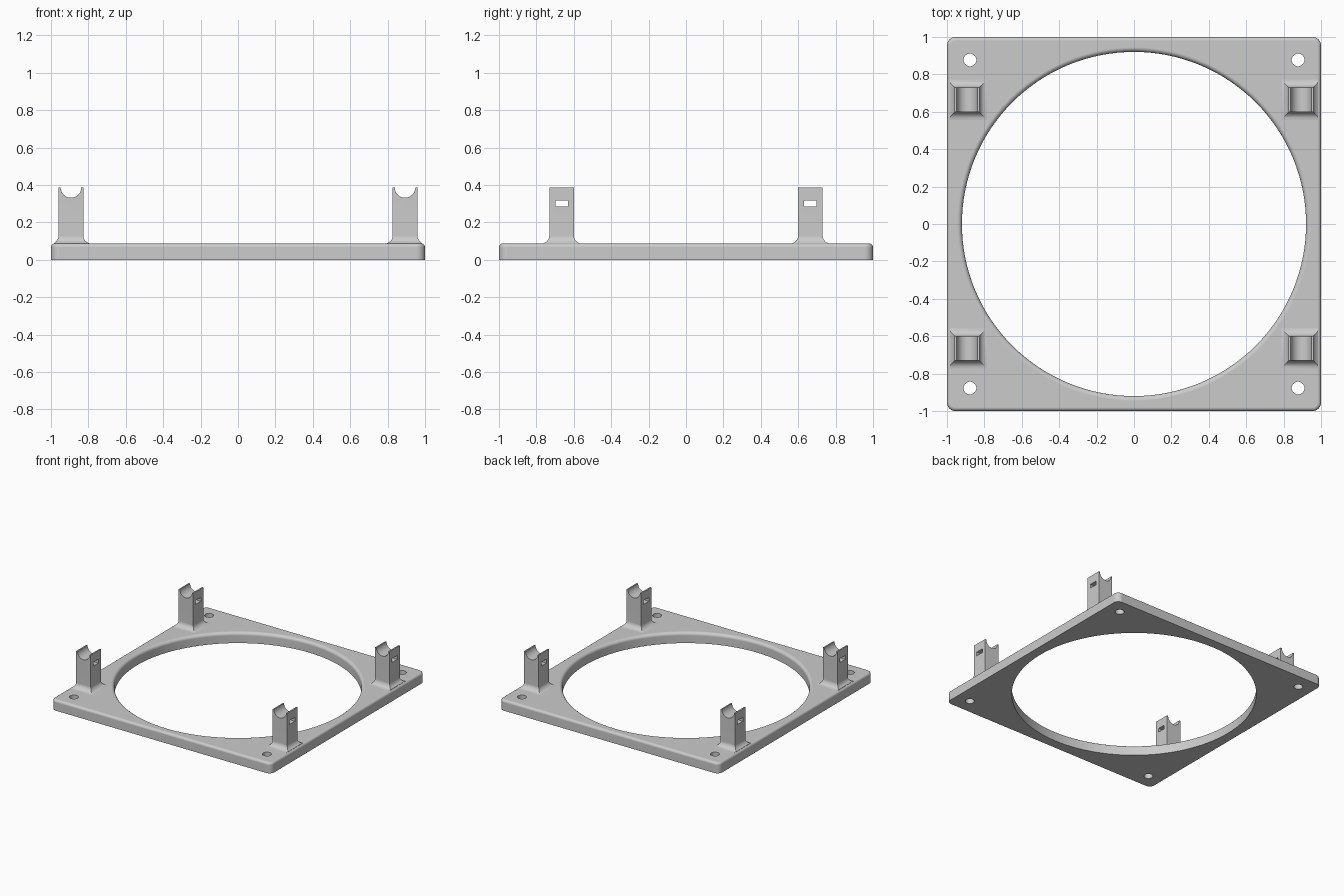
import bpy, bmesh, math
from math import sin, cos, pi

cube = bpy.data.objects.get("Cube")
if cube:
    bpy.data.objects.remove(cube, do_unlink=True)

grey = bpy.data.materials.new("light grey")
grey.use_nodes = True
grey.diffuse_color = (0.6, 0.6, 0.6, 1)
grey.node_tree.nodes["Principled BSDF"].inputs["Base Color"].default_value = (0.6, 0.6, 0.6, 1)

PLATE_TOP = 0.087
POST_TOP = 0.387
POST_X, POST_Y, POST_HALF = 0.893, 0.665, 0.066


def loft(name, loops):
    """Skin a stack of equal-length point loops and cap both ends."""
    bm = bmesh.new()
    rings = [[bm.verts.new(p) for p in loop] for loop in loops]
    for low, high in zip(rings, rings[1:]):
        for i in range(len(low)):
            j = (i + 1) % len(low)
            bm.faces.new((low[i], low[j], high[j], high[i]))
    bm.faces.new(rings[0])
    bm.faces.new(rings[-1])
    bmesh.ops.recalc_face_normals(bm, faces=bm.faces)
    mesh = bpy.data.meshes.new(name)
    bm.to_mesh(mesh)
    bm.free()
    mesh.materials.append(grey)
    ob = bpy.data.objects.new(name, mesh)
    bpy.context.collection.objects.link(ob)
    return ob


def circle(x, y, z, r, n):
    return [(x + r * cos(2 * pi * i / n), y + r * sin(2 * pi * i / n), z) for i in range(n)]


def rounded_square(half, r, z, n=8):
    pts = []
    for q in range(4):
        cx = (half - r) * (1 if q in (0, 3) else -1)
        cy = (half - r) * (1 if q < 2 else -1)
        for i in range(n + 1):
            a = (q + i / n) * pi / 2
            pts.append((cx + r * cos(a), cy + r * sin(a), z))
    return pts


def cut(ob, cutters):
    """Subtract the cutters for good, then remove them."""
    for c in cutters:
        c.hide_render = True
        mod = ob.modifiers.new("cut", 'BOOLEAN')
        mod.operation, mod.solver, mod.object = 'DIFFERENCE', 'EXACT', c
    bpy.context.view_layer.update()
    graph = bpy.context.evaluated_depsgraph_get()
    mesh = bpy.data.meshes.new_from_object(ob.evaluated_get(graph))
    ob.modifiers.clear()
    ob.data = mesh
    for c in cutters:
        bpy.data.objects.remove(c, do_unlink=True)


def finish(ob):
    ob.data.shade_smooth()
    ob.data.set_sharp_from_angle(angle=math.radians(30))
    mod = ob.modifiers.new("flat_face_normals", 'WEIGHTED_NORMAL')
    mod.keep_sharp = True


STEPS = [i / 6 * pi / 2 for i in range(7)]
SIDES = [(sx, sy) for sx in (1, -1) for sy in (1, -1)]

# Square base plate with a rounded top rim
rim = 0.02
loops = [rounded_square(1, 0.045, 0)]
for a in STEPS:
    inset = rim * (1 - cos(a))
    loops.append(rounded_square(1 - inset, 0.045 - inset, PLATE_TOP - rim + rim * sin(a)))
plate = loft("base_plate", loops)

# Large opening, flared at the top, and four screw holes
flare = 0.025
loops = [circle(0, 0, -0.1, 0.92, 128)]
for a in STEPS:
    loops.append(circle(0, 0, PLATE_TOP - flare + flare * sin(a), 0.92 + flare * (1 - cos(a)), 128))
loops.append(circle(0, 0, 0.2, 0.92 + flare, 128))
cutters = [loft("opening_cutter", loops)]
for sx, sy in SIDES:
    cutters.append(loft("screw_hole_cutter", [circle(sx * 0.877, sy * 0.877, z, 0.034, 32) for z in (-0.1, 0.2)]))
cut(plate, cutters)
finish(plate)


# Posts with a flared foot, a round cradle on top and a tie slot
def post_loop(sx, sy, grow, z):
    x0, x1 = POST_X - POST_HALF - grow, min(POST_X + POST_HALF + grow, 0.985)
    y0, y1 = POST_Y - POST_HALF - grow, POST_Y + POST_HALF + grow
    return [(sx * x, sy * y, z) for x, y in ((x0, y0), (x1, y0), (x1, y1), (x0, y1))]


foot = 0.042
for sx, sy in SIDES:
    name = ("back" if sy > 0 else "front") + ("_left" if sx > 0 else "_right") + "_post"
    loops = [post_loop(sx, sy, foot, PLATE_TOP - 0.012)]
    for a in STEPS:
        loops.append(post_loop(sx, sy, foot * (1 - sin(a)), PLATE_TOP + foot * (1 - cos(a))))
    loops.append(post_loop(sx, sy, 0, POST_TOP))
    post = loft(name, loops)

    cradle = [[(sx * POST_X + x, y, POST_TOP + z) for x, z, _ in circle(0, 0, 0, 0.055, 48)]
              for y in (sy * POST_Y - 0.2, sy * POST_Y + 0.2)]
    slot = [[(x, sy * POST_Y + dy, 0.301 + dz)
             for dy, dz in ((-0.033, -0.016), (0.033, -0.016), (0.033, 0.016), (-0.033, 0.016))]
            for x in (sx * POST_X - 0.2, sx * POST_X + 0.2)]
    cut(post, [loft("cradle_cutter", cradle), loft("slot_cutter", slot)])
    finish(post)
